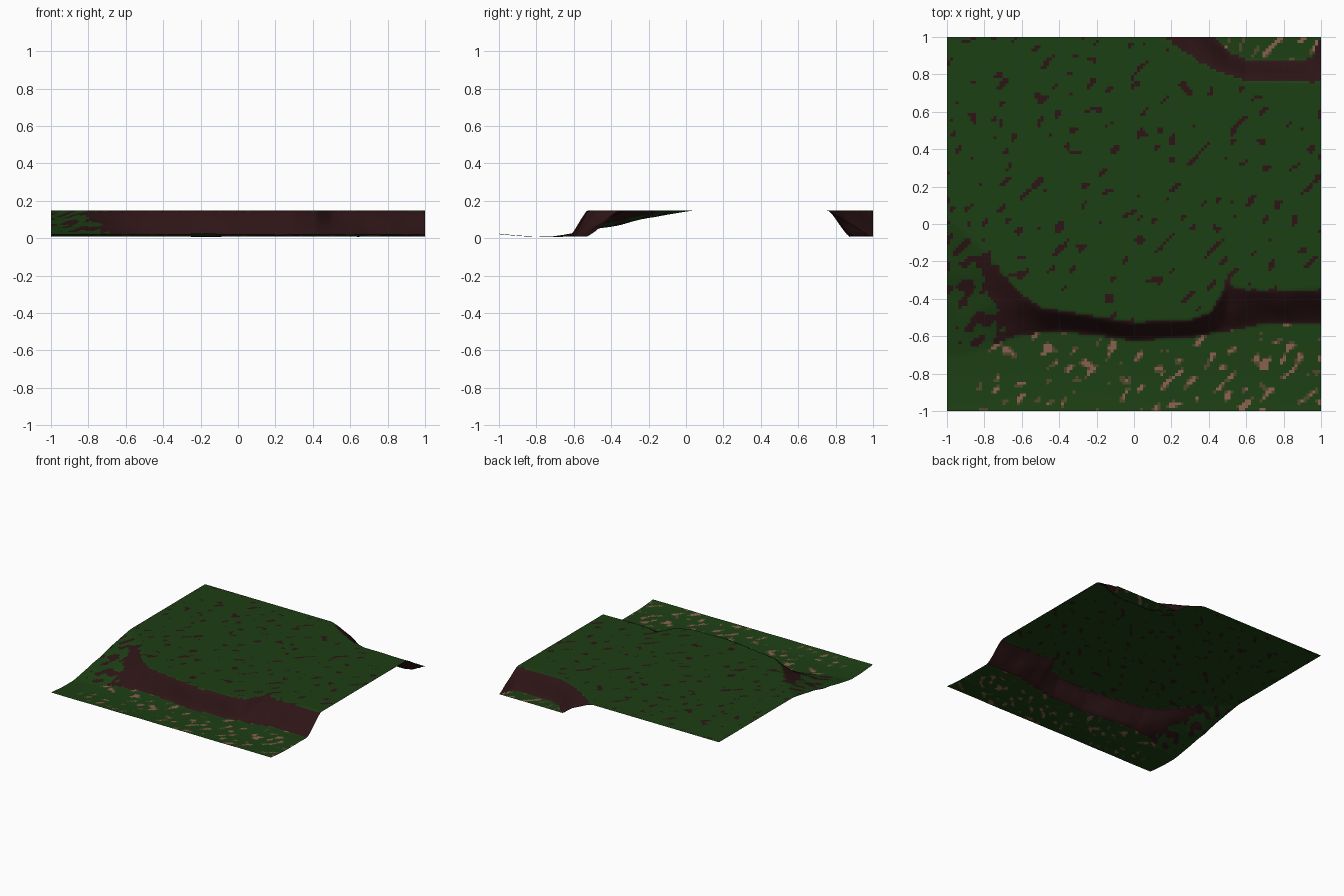
import bpy, bmesh
from mathutils import Vector, noise

if "Cube" in bpy.data.objects:
    bpy.data.objects.remove(bpy.data.objects["Cube"])

N = 128      # grid resolution
TOP = 0.148  # plateau height

# Cliff lines as (x, y): crest and foot of the front and back banks
front_crest = [(-1, .04), (-.8, -.14), (-.6, -.38), (-.5, -.45), (-.2, -.5), (0, -.53),
               (.3, -.52), (.42, -.47), (.5, -.32), (.58, -.35), (.72, -.36), (1, -.35)]
front_foot = [(-1, -.72), (-.8, -.67), (-.6, -.59), (-.4, -.57), (-.2, -.59), (0, -.62),
              (.3, -.6), (.5, -.57), (.72, -.53), (1, -.53)]
back_crest = [(-1, 1.6), (0, 1.12), (.15, 1.0), (.3, .9), (.45, .82), (.6, .77), (1, .76)]
back_foot = [(-1, 2), (0, 1.4), (.3, 1.12), (.42, 1.0), (.5, .92), (.6, .875), (.9, .87), (.96, .89), (1, .99)]


def interp(pts, x):
    for (x0, y0), (x1, y1) in zip(pts, pts[1:]):
        if x <= x1:
            return y0 + (y1 - y0) * (x - x0) / (x1 - x0)
    return pts[-1][1]


def clamp(t):
    return max(0.0, min(1.0, t))


def bank(crest, foot, y):
    t = clamp((y - foot) / (crest - foot))
    return 0.75 * t + 0.25 * t * t * (3 - 2 * t)


def height(x, y):
    x = max(-1, min(1, x))
    t = min(bank(interp(front_crest, x), interp(front_foot, x), y),
            bank(interp(back_crest, x), interp(back_foot, x), y))
    floor = 0.009 + 0.014 * clamp((-0.8 - y) / 0.2) ** 1.5
    floor += 0.003 * noise.noise(Vector((x * 3, y * 3, 2)))
    wobble = 0.012 * noise.noise(Vector((x * 7, y * 7, 5))) * t * (1 - t) * 4
    return floor + (TOP - floor) * t + wobble


def material(name, rgb):
    m = bpy.data.materials.new(name)
    m.diffuse_color = (*rgb, 1)
    m.use_nodes = True
    m.node_tree.nodes["Principled BSDF"].inputs["Base Color"].default_value = m.diffuse_color
    return m


# Terrain sheet
bm = bmesh.new()
bmesh.ops.create_grid(bm, x_segments=N, y_segments=N, size=1)
for v in bm.verts:
    v.co.z = height(v.co.x, v.co.y)
bm.normal_update()

# Ground cover: grass, earth on slopes and flecks, pale stones on low ground
for f in bm.faces:
    f.smooth = True
    c = f.calc_center_median()
    u, w = (c.x + c.y) * .707, (c.y - c.x) * .707
    n = noise.noise(Vector((u * 12, w * 24, 0)))
    slope = 1 - f.normal.z
    if slope > 0.1 or n > 0.43 - 10 * slope:
        f.material_index = 1
    if c.z < 0.035 and slope < 0.02:
        f.material_index = 0
        if n > 0.28 and c.x > -0.85:
            f.material_index = 2 if n > 0.38 else 3

mesh = bpy.data.meshes.new("terrain")
bm.to_mesh(mesh)
bm.free()
for name, rgb in (("grass", (.012, .05, .007)), ("earth", (.026, .007, .008)),
                  ("pale_stone", (.25, .12, .075)), ("dry_grass", (.08, .065, .025))):
    mesh.materials.append(material(name, rgb))
terrain = bpy.data.objects.new("terrain", mesh)
bpy.context.collection.objects.link(terrain)
